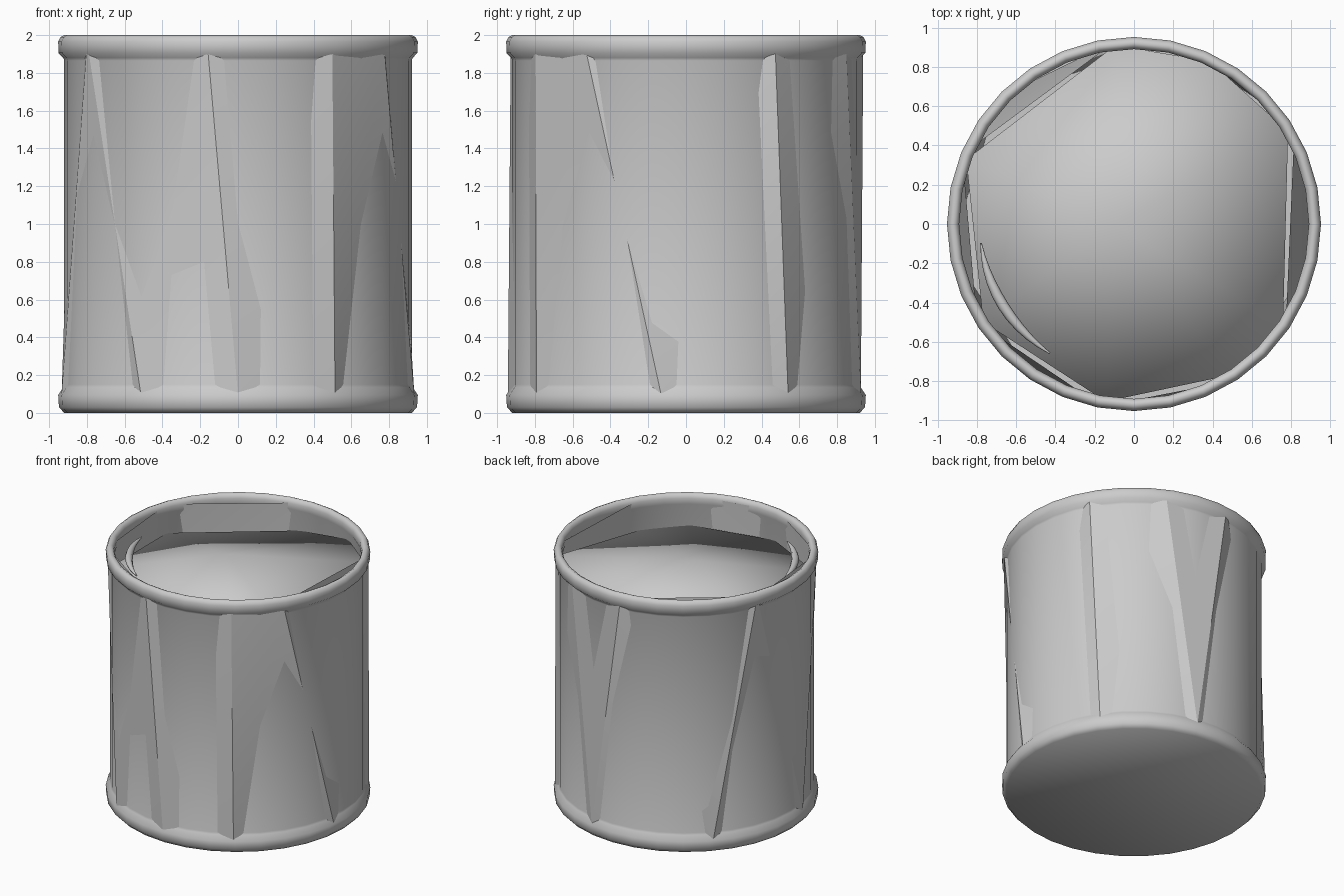
import bpy, bmesh
from math import radians, sin, cos, pi

if "Cube" in bpy.data.objects:
    bpy.data.objects.remove(bpy.data.objects["Cube"])


def polar(r, deg, z):
    a = radians(deg)
    return (r * cos(a), r * sin(a), z)


def make_object(name, bm, angle):
    bmesh.ops.recalc_face_normals(bm, faces=bm.faces)
    mesh = bpy.data.meshes.new(name)
    bm.to_mesh(mesh)
    bm.free()
    ob = bpy.data.objects.new(name, mesh)
    bpy.context.collection.objects.link(ob)
    bpy.ops.object.select_all(action='DESELECT')
    ob.select_set(True)
    bpy.context.view_layer.objects.active = ob
    bpy.ops.object.shade_smooth_by_angle(angle=radians(angle))
    return ob


def lathe(name, profile, sides=32):
    bm = bmesh.new()
    rings = [[bm.verts.new(polar(r, 360 * i / sides, z)) for i in range(sides)]
             for r, z in profile]
    for a, b in zip(rings, rings[1:]):
        for i in range(sides):
            j = (i + 1) % sides
            bm.faces.new((a[i], a[j], b[j], b[i]))
    bm.faces.new(rings[0])
    bm.faces.new(rings[-1])
    return make_object(name, bm, 60)


# Can: closed base, rolled rims top and bottom, thin wall with inner floor
lathe("can", [(0.92, 0), (0.948, 0.03), (0.952, 0.095), (0.925, 0.135),
              (0.92, 0.15), (0.92, 1.865), (0.925, 1.88), (0.95, 1.905),
              (0.952, 1.965), (0.94, 1.99), (0.92, 2.0), (0.9, 1.99),
              (0.89, 1.965), (0.89, 1.92), (0.905, 1.88), (0.905, 0.06)])

# Faceted liner: twisted eight-sided sleeve whose edges poke through the wall
TOP = [30, 64, 95, 158, 212, 260, 302, 325]
LOW = [35, 79, 137, 188, 237, 270, 303, 352]
bm = bmesh.new()
top = [bm.verts.new(polar(0.942, a, 1.965)) for a in TOP]
low = [bm.verts.new(polar(0.943, a, 0.095)) for a in LOW]
for k in range(8):
    n = (k + 1) % 8
    bm.faces.new((low[k], top[n], top[k]))
    bm.faces.new((low[k], low[n], top[n]))
bm.faces.new(low)
make_object("liner", bm, 20)

# Contents: uneven low mound inside the liner, with rounded-over sides
EDGE_Z = [1.9, 1.84, 1.75, 1.75, 1.82, 1.74, 1.74, 1.73]
bm = bmesh.new()
peak = bm.verts.new((-0.1, 0.0, 1.91))
edge = [bm.verts.new(polar(0.915, a + 1, z)) for a, z in zip(TOP, EDGE_Z)]
skirt = [bm.verts.new(polar(0.91, a + 1, z - 0.15)) for a, z in zip(TOP, EDGE_Z)]
for k in range(8):
    n = (k + 1) % 8
    bm.faces.new((peak, edge[k], edge[n]))
    bm.faces.new((edge[k], skirt[k], skirt[n], edge[n]))
bm.faces.new(skirt)
make_object("contents", bm, 89)

# Curved sliver showing at the surface of the contents
bm = bmesh.new()
rings = []
for i in range(11):
    t = i / 10
    w = 0.004 + 0.024 * sin(pi * t)
    rings.append([bm.verts.new(polar(0.785 + w * cos(q * pi / 4), 187 + 50 * t,
                                     1.9 + w * sin(q * pi / 4))) for q in range(8)])
for a, b in zip(rings, rings[1:]):
    for q in range(8):
        bm.faces.new((a[q], a[(q + 1) % 8], b[(q + 1) % 8], b[q]))
bm.faces.new(rings[0])
bm.faces.new(rings[-1])
make_object("surface_sliver", bm, 60)
